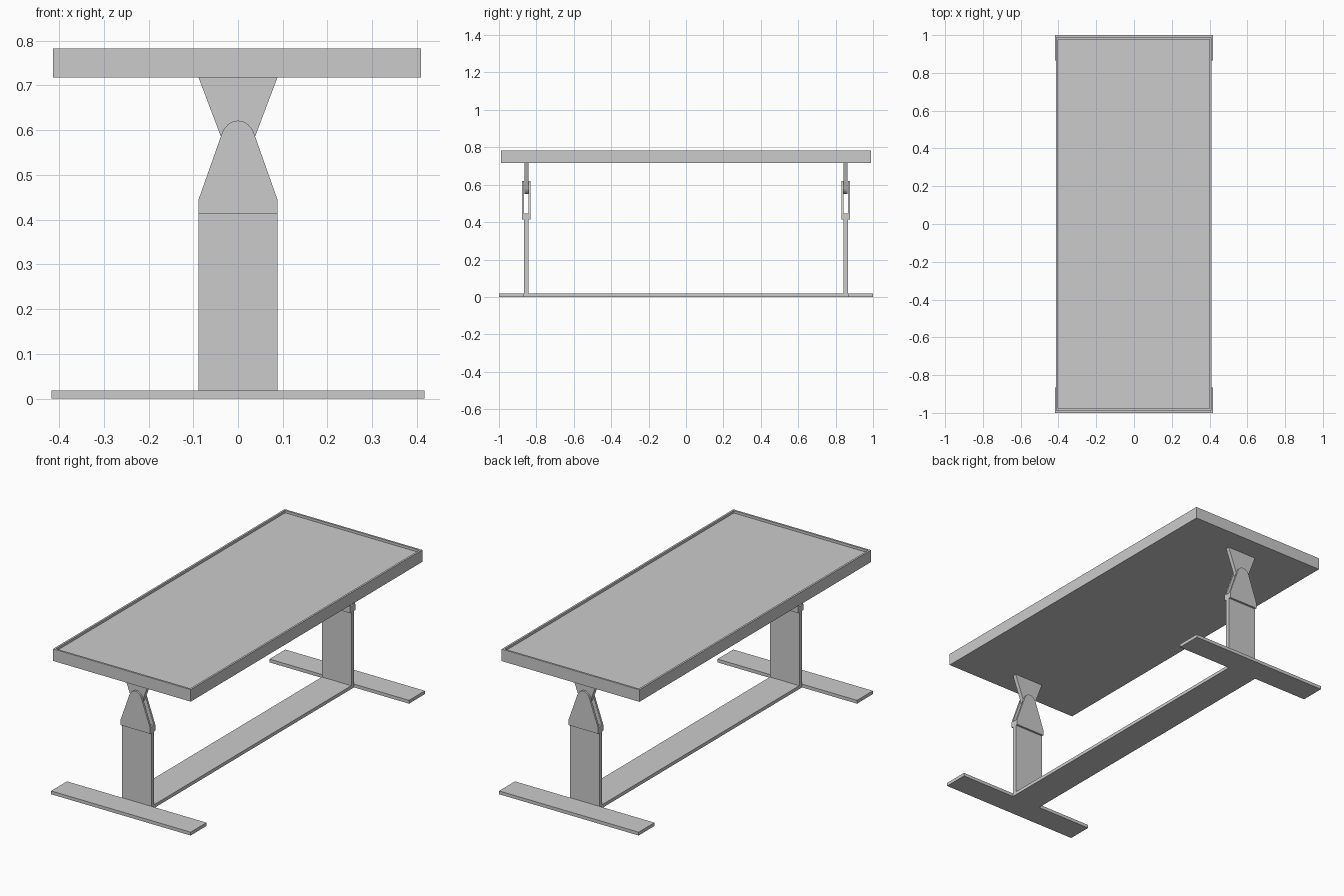
import bpy, bmesh, math
from mathutils import Vector

if "Cube" in bpy.data.objects:
    bpy.data.objects.remove(bpy.data.objects["Cube"])


def prism(name, outline, to3d, depth):
    """Extrude a 2D outline along a depth vector."""
    bm = bmesh.new()
    face = bm.faces.new([bm.verts.new(to3d(a, b)) for a, b in outline])
    ext = bmesh.ops.extrude_face_region(bm, geom=[face])
    verts = [v for v in ext["geom"] if isinstance(v, bmesh.types.BMVert)]
    bmesh.ops.translate(bm, verts=verts, vec=Vector(depth))
    bmesh.ops.recalc_face_normals(bm, faces=bm.faces)
    return finish(name, bm)


def finish(name, bm):
    mesh = bpy.data.meshes.new(name)
    bm.to_mesh(mesh)
    bm.free()
    ob = bpy.data.objects.new(name, mesh)
    bpy.context.collection.objects.link(ob)
    return ob


def upright(name, outline, y0, y1):
    """Plate with an XZ outline, spanning y0 to y1."""
    return prism(name, outline, lambda x, z: (x, y0, z), (0, y1 - y0, 0))


def tongue(z_base, z_shoulder, z_tip, half=0.088, tip_half=0.0385, tip_h=0.036):
    """Hinge outline: wide base, sloping sides, rounded tip."""
    s = 1 if z_tip > z_base else -1
    z_side = z_tip - s * tip_h
    pts = [(-half, z_base), (half, z_base)]
    if abs(z_base - z_shoulder) > 1e-4:
        pts.append((half, z_shoulder))
    # Cubic curve leaving along the sloping sides, flat at the tip
    p = [Vector(c) for c in ((tip_half, z_side), (tip_half * 0.66, z_tip + s * 0.012),
                             (-tip_half * 0.66, z_tip + s * 0.012), (-tip_half, z_side))]
    for i in range(17):
        t = i / 16
        u = 1 - t
        q = p[0] * u**3 + p[1] * 3 * u * u * t + p[2] * 3 * u * t * t + p[3] * t**3
        pts.append((q.x, q.y))
    if abs(z_base - z_shoulder) > 1e-4:
        pts.append((-half, z_shoulder))
    return pts


W = 0.088    # half width of legs and stretcher
F = 0.417    # half width of feet
IN = 0.865   # inner edge of feet

# H-shaped base: two feet and the flat stretcher
base = [(-F, -1), (F, -1), (F, -IN), (W, -IN), (W, IN), (F, IN),
        (F, 1), (-F, 1), (-F, IN), (-W, IN), (-W, -IN), (-F, -IN)]
prism("base_frame", base, lambda x, y: (x, y, 0), (0, 0, 0.018))

# Legs and hinge plates at both ends
for end, s in (("front", -1), ("back", 1)):
    leg = [(-W, 0.018), (W, 0.018), (W, 0.445), (-W, 0.445)]
    upright(end + "_leg", leg, s * 0.842, s * 0.865)
    upright(end + "_outer_hinge_plate", tongue(0.414, 0.445, 0.621), s * 0.865, s * 0.876)
    upright(end + "_inner_hinge_plate", tongue(0.414, 0.445, 0.621), s * 0.831, s * 0.842)
    upright(end + "_top_bracket", tongue(0.717, 0.717, 0.55), s * 0.8425, s * 0.8645)

# Table top with a raised rim around a recessed panel
bm = bmesh.new()
bmesh.ops.create_cube(bm, size=1)
bmesh.ops.scale(bm, verts=bm.verts, vec=(0.823, 1.977, 0.065))
bmesh.ops.translate(bm, verts=bm.verts, vec=(-0.002, 0, 0.7495))
bm.faces.ensure_lookup_table()
top = max(bm.faces, key=lambda f: f.calc_center_median().z)
bmesh.ops.inset_region(bm, faces=[top], thickness=0.015)
ext = bmesh.ops.extrude_face_region(bm, geom=[top])
bmesh.ops.translate(bm, verts=[v for v in ext["geom"] if isinstance(v, bmesh.types.BMVert)],
                    vec=(0, 0, -0.013))
if top.is_valid:
    bmesh.ops.delete(bm, geom=[top], context="FACES_ONLY")
bmesh.ops.recalc_face_normals(bm, faces=bm.faces)
finish("table_top", bm)
